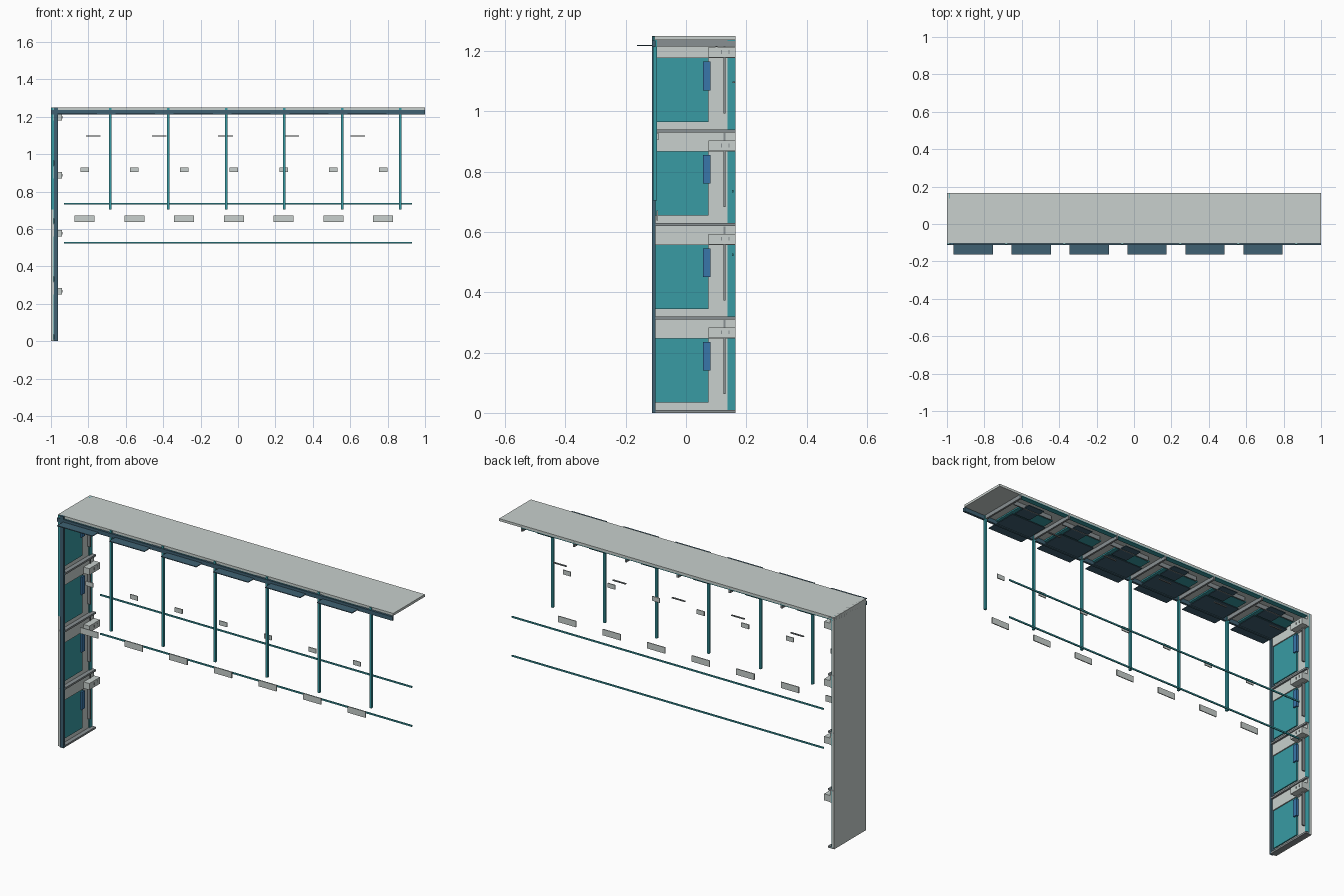
import bpy

if "Cube" in bpy.data.objects:
    bpy.data.objects.remove(bpy.data.objects["Cube"])

PITCH = 0.31


def material(name, rgb):
    m = bpy.data.materials.new(name)
    m.diffuse_color = (*rgb, 1)
    m.use_nodes = True
    m.node_tree.nodes["Principled BSDF"].inputs["Base Color"].default_value = m.diffuse_color
    return m


TEAL = material("teal", (0.04, 0.33, 0.37))
NAVY = material("navy", (0.05, 0.12, 0.17))
BLUE = material("blue", (0.04, 0.18, 0.4))
GREY = material("pale_grey", (0.58, 0.63, 0.61))
DARK = material("dark_grey", (0.25, 0.28, 0.29))


def box(name, x, y, z, mat):
    """Axis-aligned box from (min, max) pairs."""
    verts = [(a, b, c) for a in x for b in y for c in z]
    faces = [(0, 1, 3, 2), (4, 6, 7, 5), (0, 4, 5, 1), (2, 3, 7, 6), (0, 2, 6, 4), (1, 5, 7, 3)]
    me = bpy.data.meshes.new(name)
    me.from_pydata(verts, [], faces)
    me.materials.append(mat)
    ob = bpy.data.objects.new(name, me)
    bpy.context.collection.objects.link(ob)
    return ob


def wall(name, along, y, depth, mat):
    """Along the wall = z, depth measured inwards from the outer face."""
    box("wall_" + name, (-1 + depth[0], -1 + depth[1]), y, along, mat)


def roof(name, along, y, depth, mat):
    """Along the roof = x, depth measured downwards from the top face."""
    box("roof_" + name, (-1 + along[0], -1 + along[1]), y, (1.25 - depth[1], 1.25 - depth[0]), mat)


def span(c, w):
    return (c - w / 2, c + w / 2)


# outer skins, front edge beams and rear strips of both runs
for put, length in ((wall, 1.25), (roof, 2.0)):
    put("skin", (0, length), (-0.105, 0.165), (0, 0.013), GREY)
    put("front_beam", (0, length), (-0.113, -0.101), (0.015, 0.037), NAVY)
    top = length if put is wall else 1.87
    put("rear_strip", (0.005, top), (0.137, 0.165), (0.013, 0.017), TEAL)

# cross ribs
for i in range(5):
    wall("rib", span(0.005 + i * PITCH, 0.01), (-0.105, 0.165), (0.005, 0.036), DARK)
for i in range(7):
    roof("rib", span(0.005 + i * PITCH, 0.01), (-0.105, 0.165), (0.005, 0.034), DARK)

# wall bays: window, lintel, latch, slide and bracket
for i in range(4):
    o = i * PITCH
    wall("window", (o + 0.035, o + 0.25), (-0.105, 0.075), (0.013, 0.02), TEAL)
    wall("lintel", (o + 0.247, o + 0.31), (-0.105, 0.165), (0.013, 0.026), GREY)
    wall("latch", (o + 0.14, o + 0.235), (0.057, 0.082), (0.013, 0.028), BLUE)
    wall("slide", (o + 0.063, o + 0.308), (0.125, 0.131), (0.013, 0.03), DARK)
    wall("bracket", (o + 0.249, o + 0.284), (0.075, 0.165), (0.026, 0.06), GREY)
    for y in (0.118, 0.142):
        wall("bracket_slot", (o + 0.261, o + 0.274), span(y, 0.003), (0.06, 0.061), DARK)

# roof bays: panel, projecting awning and small fittings
for i in range(6):
    o = i * PITCH + 0.005
    roof("panel", (o + 0.03, o + 0.245), (-0.105, 0.075), (0.013, 0.02), TEAL)
    roof("awning", (o + 0.03, o + 0.24), (-0.163, 0.02), (0.029, 0.033), NAVY)
    roof("latch", (o + 0.14, o + 0.235), (0.03, 0.14), (0.03, 0.034), NAVY)
    roof("slide", (o + 0.06, o + 0.3), (0.098, 0.104), (0.013, 0.036), DARK)

# hanging posts along the front
for i in range(7):
    box("hanging_post", span(-0.993 + i * PITCH, 0.012), (-0.11, -0.097), (0.705, 1.248), TEAL)

# long rear rails
for z in (0.735, 0.525):
    box("rear_rail", (-0.93, 0.93), span(0.155, 0.006), span(z, 0.008), TEAL)

# floating front plates, large and small
for i in range(7):
    x = -0.82 + i * 0.266
    box("large_plate", span(x, 0.107), span(-0.096, 0.005), span(0.655, 0.033), GREY)
    box("small_plate", span(x, 0.045), span(-0.094, 0.005), span(0.917, 0.024), GREY)

# thin rear slats
for i in range(5):
    box("rear_slat", span(-0.775 + i * 0.354, 0.078), span(0.158, 0.008), span(1.096, 0.005), DARK)
